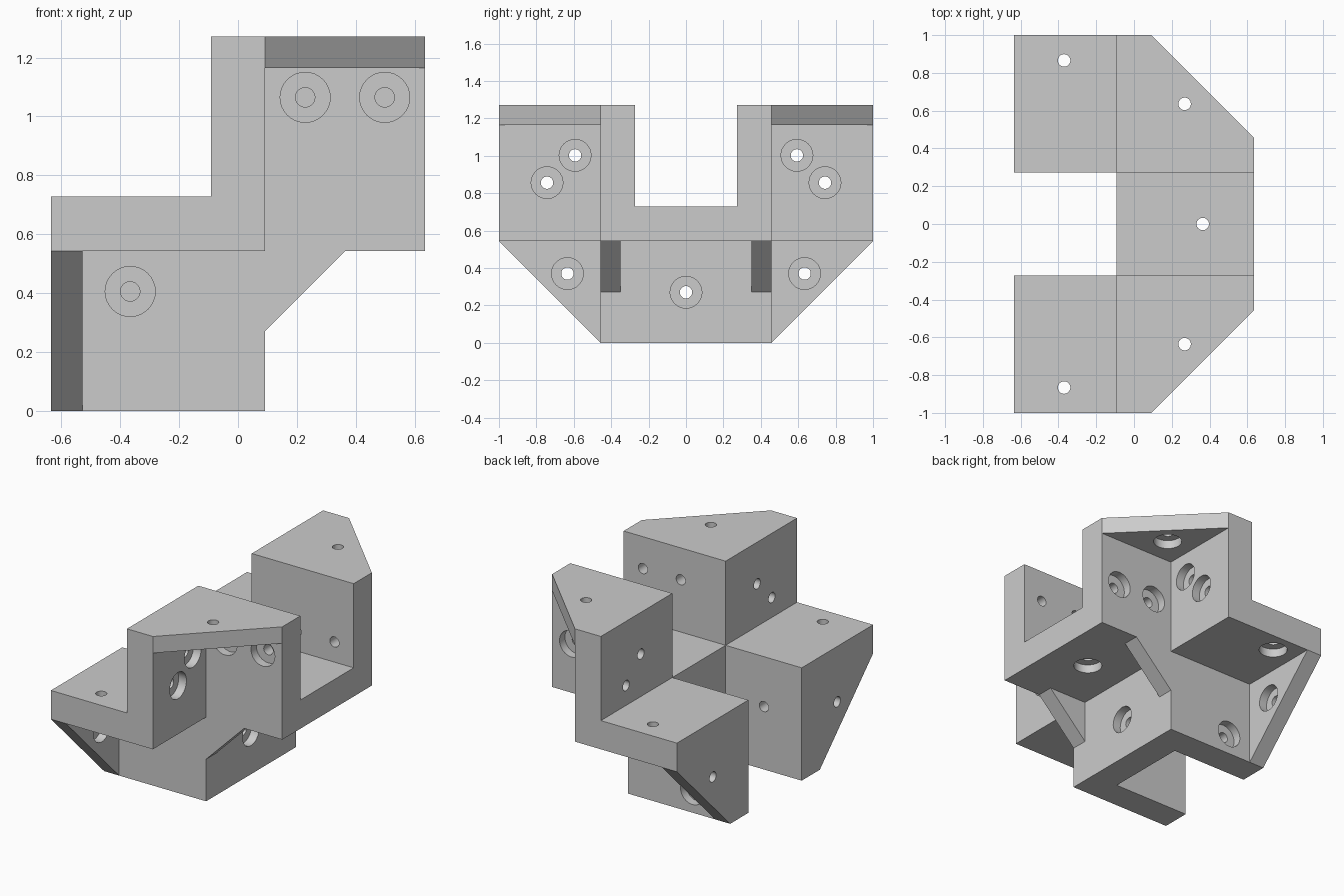
import bpy
import bmesh
from mathutils import Vector

cube = bpy.data.objects.get("Cube")
if cube:
    bpy.data.objects.remove(cube, do_unlink=True)

# Main dimensions
END = 0.6355              # half length in x
WALL = 0.0925             # half wall thickness
SLOT, SIDE = 0.272, 0.457   # inner and outer y of the side walls
LOW, MID, TOP = 0.543, 0.728, 1.271
CAP = 0.107               # thickness of the gusset plates
BORE, HOLE, SINK = 0.085, 0.033, 0.055

grey = bpy.data.materials.new("light_grey")
grey.use_nodes = True
grey.diffuse_color = (0.6, 0.6, 0.6, 1)
grey.node_tree.nodes["Principled BSDF"].inputs["Base Color"].default_value = (0.6, 0.6, 0.6, 1)


def to_object(bm, name):
    bmesh.ops.recalc_face_normals(bm, faces=bm.faces)
    mesh = bpy.data.meshes.new(name)
    bm.to_mesh(mesh)
    bm.free()
    mesh.materials.append(grey)
    obj = bpy.data.objects.new(name, mesh)
    bpy.context.scene.collection.objects.link(obj)
    return obj


def prism(name, axis, profile, start, end):
    """Extrude a 2D profile along the axis 0, 1 or 2."""
    bm = bmesh.new()
    points = []
    for p in profile:
        co = list(p)
        co.insert(axis, start)
        points.append(bm.verts.new(co))
    face = bm.faces.new(points)
    new = bmesh.ops.extrude_face_region(bm, geom=[face])["geom"]
    shift = Vector((0, 0, 0))
    shift[axis] = end - start
    bmesh.ops.translate(bm, vec=shift, verts=[v for v in new if isinstance(v, bmesh.types.BMVert)])
    return to_object(bm, name)


def combine(target, tool, operation):
    mod = target.modifiers.new("combine", "BOOLEAN")
    mod.operation = operation
    mod.solver = "EXACT"
    mod.object = tool
    bpy.context.view_layer.objects.active = target
    bpy.ops.object.modifier_apply(modifier=mod.name)
    bpy.data.objects.remove(tool, do_unlink=True)


def add_screw_hole(bm, face_point, direction, wall):
    """Stepped round cutter: wide counterbore, then a narrow through hole."""
    segments = 32
    turn = Vector(direction).to_track_quat("Z", "Y").to_matrix().to_4x4()
    turn.translation = Vector(face_point)
    rings = []
    for radius, depth in ((BORE, -0.02), (BORE, SINK), (HOLE, SINK), (HOLE, wall + 0.02)):
        ring = bmesh.ops.create_circle(bm, segments=segments, radius=radius)["verts"]
        bmesh.ops.translate(bm, vec=(0, 0, depth), verts=ring)
        bmesh.ops.transform(bm, matrix=turn, verts=ring)
        rings.append(ring)
    for a, b in zip(rings, rings[1:]):
        for i in range(segments):
            j = (i + 1) % segments
            bm.faces.new((a[i], a[j], b[j], b[i]))
    bm.faces.new(rings[0])
    bm.faces.new(rings[-1])


# Centre angle joining both sides
bracket = prism("corner_bracket", 1, [
    (-WALL, 0), (WALL, 0), (WALL, LOW), (END, LOW), (END, MID), (-WALL, MID)], -SIDE, SIDE)

parts = []
for s in (-1, 1):
    # Stepped side wall beside the slot
    parts.append(prism("side_wall", 1, [
        (-END, 0), (WALL, 0), (WALL, LOW), (END, LOW), (END, TOP),
        (-WALL, TOP), (-WALL, MID), (-END, MID)], s * SLOT, s * SIDE))
    # Outer angle of upright and shelf
    parts.append(prism("outer_angle", 1, [
        (-END, LOW), (WALL, LOW), (WALL, TOP), (-WALL, TOP),
        (-WALL, MID), (-END, MID)], s * SLOT, s))
    # Top and end gusset plates
    parts.append(prism("top_gusset", 2, [
        (-WALL, s * SLOT), (END, s * SLOT), (END, s * SIDE), (WALL, s), (-WALL, s)], TOP - CAP, TOP))
    parts.append(prism("end_gusset", 0, [
        (s * SLOT, 0), (s * SIDE, 0), (s, LOW), (s, MID), (s * SLOT, MID)], -END, -END + CAP))
    # Small web under the centre shelf
    parts.append(prism("centre_web", 1, [
        (-WALL, LOW / 2), (WALL, LOW / 2), (WALL + LOW / 2, LOW),
        (WALL + LOW / 2, MID), (-WALL, MID)], s * (SIDE - CAP), s * SIDE))
for part in parts:
    combine(bracket, part, "UNION")

# Screw holes, counterbored on the pocket side
holes = bmesh.new()
thick = 2 * WALL
add_screw_hole(holes, (WALL, 0, 0.27), (-1, 0, 0), thick)
add_screw_hole(holes, (0.364, 0, LOW), (0, 0, 1), thick)
for s, high, low in ((-1, 1.065, 0.406), (1, 0.858, 0.137)):
    for x, z in ((0.228, high), (0.498, high), (-0.366, low)):
        add_screw_hole(holes, (x, s * SIDE, z), (0, -s, 0), thick)
    for y, z in ((0.593, 1.002), (0.743, 0.856)):
        add_screw_hole(holes, (WALL, s * y, z), (-1, 0, 0), thick)
    add_screw_hole(holes, (-0.37, s * 0.866, LOW), (0, 0, 1), thick)
    add_screw_hole(holes, (0.268, s * 0.636, TOP - CAP), (0, 0, 1), CAP)
    add_screw_hole(holes, (-END + CAP, s * 0.634, 0.37), (-1, 0, 0), CAP)
combine(bracket, to_object(holes, "hole_cutter"), "DIFFERENCE")

# Smooth hole walls, sharp edges elsewhere
bpy.ops.object.select_all(action="DESELECT")
bracket.select_set(True)
bpy.context.view_layer.objects.active = bracket
bpy.ops.object.shade_smooth_by_angle()
